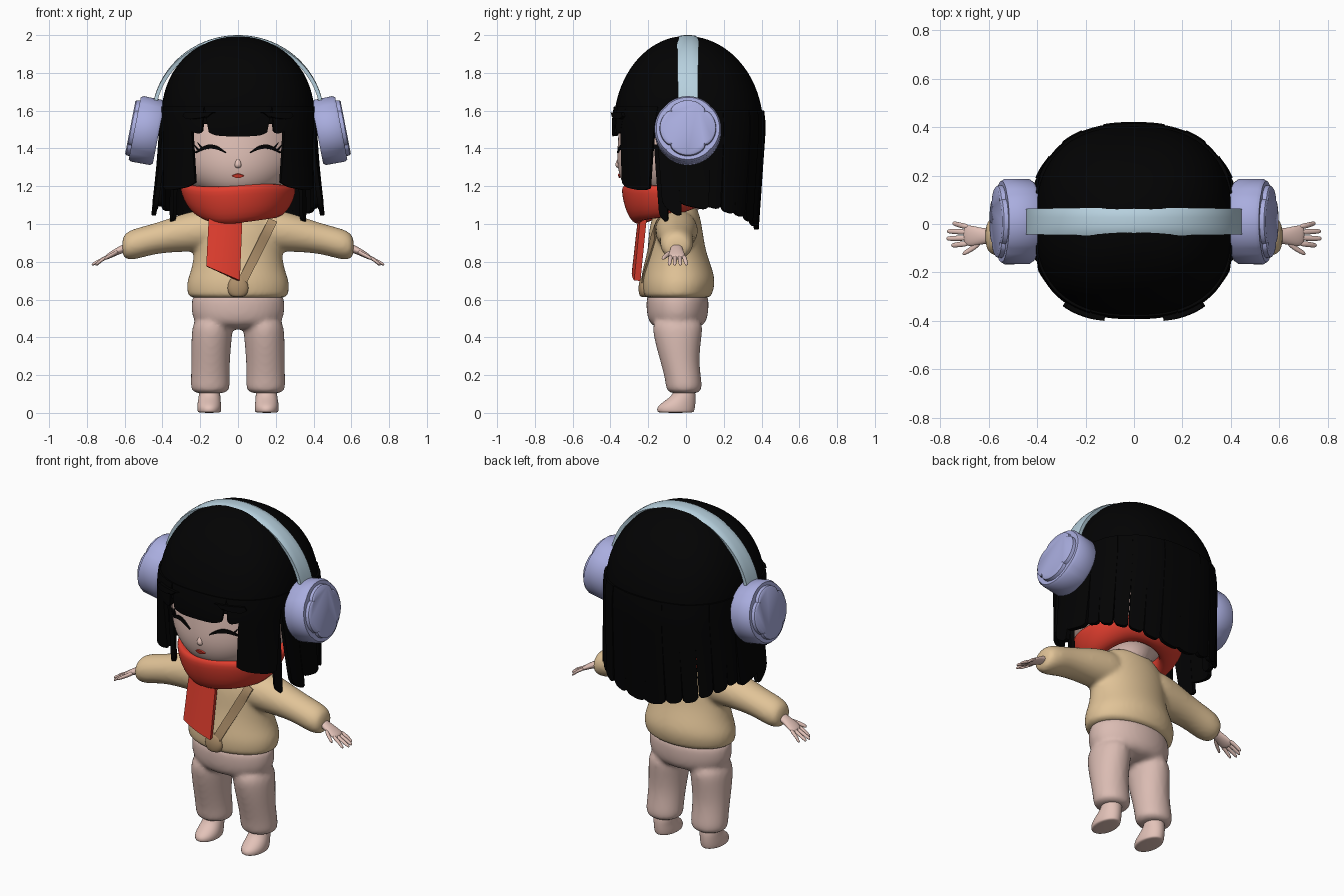
import bpy, bmesh, random
from math import sin, cos, pi, radians
from mathutils import Matrix, Vector

random.seed(4)
cube = bpy.data.objects.get("Cube")
if cube:
    bpy.data.objects.remove(cube)


def material(name, *srgb):
    m = bpy.data.materials.new(name)
    col = [(c / 255) ** 2.2 for c in srgb] + [1]
    m.use_nodes = True
    m.diffuse_color = col
    m.node_tree.nodes["Principled BSDF"].inputs["Base Color"].default_value = col
    return m


BLACK = material("hair black", 10, 10, 11)
SKIN = material("skin", 226, 193, 183)
PINK = material("trouser pink", 217, 186, 177)
RED = material("scarf red", 224, 64, 50)
CREAM = material("sweater tan", 224, 194, 150)
BROWN = material("strap brown", 172, 142, 106)
LILAC = material("ear cup lilac", 168, 172, 222)
BLUE = material("headband blue", 182, 208, 222)


def finish(name, bm, mat, mods=()):
    """Make an object, apply its modifiers and shade it."""
    bmesh.ops.recalc_face_normals(bm, faces=bm.faces)
    me = bpy.data.meshes.new(name)
    bm.to_mesh(me)
    bm.free()
    me.materials.append(mat)
    ob = bpy.data.objects.new(name, me)
    bpy.context.collection.objects.link(ob)
    for kind, props in mods:
        mod = ob.modifiers.new(kind.title(), kind)
        for key, val in props.items():
            setattr(mod, key, val)
    bpy.ops.object.select_all(action="DESELECT")
    ob.select_set(True)
    bpy.context.view_layer.objects.active = ob
    if mods:
        bpy.ops.object.convert(target="MESH")
    bpy.ops.object.shade_smooth_by_angle(angle=radians(40))
    return ob


def sheet(name, f, nu, nv, mat, thick, wrap=None):
    """Curved plate from a surface function of u and v in 0..1."""
    bm = bmesh.new()
    g = [[bm.verts.new(f(i / nu, j / nv)) for j in range(nv + 1)] for i in range(nu + 1)]
    for i in range(nu):
        for j in range(nv):
            bm.faces.new((g[i][j], g[i + 1][j], g[i + 1][j + 1], g[i][j + 1]))
    bmesh.ops.remove_doubles(bm, verts=bm.verts, dist=1e-5)
    mods = [("SOLIDIFY", dict(thickness=thick, offset=0))]
    if wrap:
        mods.insert(0, ("SHRINKWRAP", dict(target=wrap, wrap_method="PROJECT", use_project_y=True,
                                           use_positive_direction=True, offset=0.005)))
    return finish(name, bm, mat, mods)


def loft(name, tubes, mat, fuse=False, n=16):
    """Tubes of elliptical rings (x, y, z, ra, rb) along axis 'z' or 'x'."""
    bm = bmesh.new()
    for axis, rings in tubes:
        loops = []
        for x, y, z, ra, rb in rings:
            ring = []
            for k in range(n):
                a, b = ra * cos(2 * pi * k / n), rb * sin(2 * pi * k / n)
                off = (a, b, 0) if axis == "z" else (0, a, b)
                ring.append(bm.verts.new(Vector((x, y, z)) + Vector(off)))
            loops.append(ring)
        for p, q in zip(loops, loops[1:]):
            for k in range(n):
                bm.faces.new((p[k], p[(k + 1) % n], q[(k + 1) % n], q[k]))
        bm.faces.new(loops[0])
        bm.faces.new(loops[-1])
    mods = [("SUBSURF", dict(levels=2))]
    if fuse:
        mods += [("REMESH", dict(mode="VOXEL", voxel_size=0.012)),
                 ("SMOOTH", dict(factor=0.5, iterations=8))]
    return finish(name, bm, mat, mods)


def both(axis, rings):
    return [(axis, [(s * r[0],) + r[1:] for r in rings]) for s in (1, -1)]


# Trousers and shoes
legs = [(.13, -.045, .52, .11, .145), (.14, -.045, .40, .11, .13), (.145, -.035, .28, .104, .105),
        (.147, -.015, .18, .105, .098), (.147, -.01, .13, .107, .098), (.147, -.01, .1, .09, .085)]
hips = [(0, -.045, .66, .24, .165), (0, -.045, .58, .255, .17), (0, -.045, .50, .25, .165),
        (0, -.045, .44, .20, .13)]
loft("trousers", both("z", legs) + [("z", hips)], PINK, fuse=True)
loft("shoes", both("z", [(.152, -.055, 0, .058, .093), (.152, -.055, .008, .064, .1),
                         (.152, -.053, .035, .066, .104), (.152, -.025, .07, .06, .078),
                         (.15, -.008, .1, .058, .06), (.15, -.008, .15, .05, .05)]), SKIN)

# Sweater with sleeves
body = [(0, -.045, .605, .262, .175), (0, -.045, .62, .272, .185), (0, -.038, .69, .282, .2),
        (0, -.04, .76, .25, .185), (0, -.05, .86, .235, .155), (0, -.055, .98, .25, .145),
        (0, -.05, 1.07, .2, .12), (0, -.05, 1.12, .12, .09)]
sleeve = [(.08, -.05, .97, .12, .11), (.22, -.05, .965, .115, .115), (.34, -.05, .945, .1, .095),
          (.45, -.05, .92, .09, .082), (.54, -.05, .895, .092, .085), (.59, -.05, .885, .08, .075),
          (.615, -.05, .878, .055, .05)]
sweater = loft("sweater", both("x", sleeve) + [("z", body)], CREAM, fuse=True)

# Hands with fingers and thumb
hand = both("x", [(.56, -.05, .89, .036, .03), (.62, -.05, .865, .034, .024),
                  (.66, -.05, .845, .046, .021), (.69, -.048, .828, .048, .017),
                  (.705, -.045, .82, .035, .012)])
for y0, y1, tip in ((-.08, -.088, .755), (-.057, -.06, .775), (-.034, -.03, .772), (-.012, .002, .75)):
    hand += both("x", [(.68, y0, .832, .013, .012), (.72, (y0 + y1) / 2, .812, .012, .011),
                       (tip - .01, y1, .79, .011, .01), (tip, y1, .784, .006, .006)])
hand += both("x", [(.63, -.07, .855, .018, .014), (.665, -.1, .838, .014, .013),
                   (.7, -.12, .82, .011, .011), (.708, -.123, .816, .006, .006)])
loft("hands", hand, SKIN, n=8)

# Shoulder strap and pouch
sheet("strap", lambda u, v: (.015 + .17 * u + .045 * (v - .5), -.5, .68 + .34 * u - .02 * (v - .5)),
      20, 2, BROWN, .008, sweater)
loft("pouch", [("z", [(0, -.222, .612, .03, .02), (0, -.226, .63, .052, .024),
                      (0, -.228, .67, .06, .026), (0, -.222, .715, .04, .02),
                      (0, -.215, .725, .02, .01)])], BROWN)

# Head
head = loft("head", [("z", [(0, -.05, 1.02, .1, .1), (0, -.06, 1.12, .12, .14), (0, -.06, 1.165, .2, .24),
                            (0, -.05, 1.22, .28, .295), (0, -.045, 1.31, .335, .325),
                            (0, -.04, 1.42, .35, .325), (0, -.03, 1.58, .35, .325),
                            (0, -.02, 1.74, .3, .27), (0, 0, 1.86, .15, .15)])], SKIN, n=24)
loft("nose", [("z", [(0, -.355, 1.295, .012, .01), (0, -.36, 1.31, .022, .018),
                     (0, -.358, 1.33, .016, .014), (0, -.35, 1.355, .008, .008)])], SKIN, n=8)

# Closed eyes, lashes and mouth as thin plates
for s, side in ((1, "left"), (-1, "right")):
    sheet(side + "_eye", lambda u, v: (s * (.065 + .16 * u), -.6, 1.378 + .032 * sin(pi * u)
                                       + (v - .5) * (.006 + .016 * sin(pi * u))), 16, 2, BLACK, .008, head)
    for k in range(3):
        sheet(side + "_lash", lambda u, v: (s * (.185 + .02 * k + .03 * u + .012 * v * (1 - u)), -.6,
                                            1.402 - .009 * k + .03 * u), 4, 2, BLACK, .006, head)
sheet("mouth", lambda u, v: (.064 * (u - .5), -.6, 1.255 + .022 * (v - .5) * sin(pi * u)),
      10, 2, RED, .008, head)


# Hair surface: a rounded dome with nearly straight sides
def hair(deg, z, out=0.0):
    t = min(1, max(0, (z - 1.5) / .485))
    low = max(0, 1.5 - z)
    a = (.4 + .04 * low) * (1 - t ** 2.5) ** .5
    s, c = sin(radians(deg)), cos(radians(deg))
    depth = (.375 - .08 * low) if c > 0 else (.4 - .07 * low)
    b = depth * (1 - t ** 2.05) ** .5
    x, y = abs(s) ** .8 * (1 if s > 0 else -1), abs(c) ** .8 * (-1 if c > 0 else 1)
    return Vector((x * (a + out), y * (b + out), z))


sheet("hair_cap", lambda u, v: hair(360 * u, 1.985 - .455 * v * v), 72, 20, BLACK, .02)


def lock(name, a0, b0, a1, b1, top, za, zb, out=.006, flare=0.0):
    """Hanging strand from angles a0-b0 at the top to a1-b1 at the hem."""
    def f(u, v):
        low = za + (zb - za) * u + .02 * (2 * u - 1) ** 4
        ang = (a0 + (b0 - a0) * u) * (1 - v) + (a1 + (b1 - a1) * u) * v
        return hair(ang, top + (low - top) * v, out + flare * v * v)
    sheet(name, f, 8, 10, BLACK, .024)


lock("fringe_middle", -21, 21, -17, 17, 1.62, 1.465, 1.465)
for s, side in ((1, "left"), (-1, "right")):
    lock(side + "_fringe", s * 21, s * 38, s * 22, s * 33, 1.62, 1.475, 1.49, .008)
    lock(side + "_brow_strand", s * 12, s * 36, s * 15, s * 38, 1.59, 1.565, 1.55, .026)
    lock(side + "_face_lock", s * 33, s * 72, s * 27, s * 63, 1.62, 1.2, 1.17, .008)
    lock(side + "_front_strand", s * 64, s * 75, s * 66, s * 75, 1.42, 1.04, 1.0, -.05, -.01)
    lock(side + "_side_lock", s * 70, s * 90, s * 75, s * 88, 1.62, 1.1, 1.03, .004, .025)
    lock(side + "_ear_lock", s * 86, s * 104, s * 87, s * 103, 1.6, 1.1, 1.07, .006, .02)
    # Back hair as a row of strands dropping towards the middle
    for k in range(6):
        a = 100 + k * 13.4
        hem = 1.1 - .022 * k + random.uniform(-.008, .008)
        lock(side + "_back_strand", s * a, s * (a + 14), s * (a + .5), s * (a + 13.2), 1.6,
             hem, hem - .022, .006 + .004 * (k % 2))

# Scarf ring, lower in front than behind
profile = [(.55, 1.03), (.55, 1.14), (.8, 1.195), (.93, 1.21), (1, 1.195), (1.0, 1.16), (.95, 1.09),
           (.86, 1.03), (.75, .995), (.62, .995), (.55, 1.03)]


def scarf(u, v):
    r, z = profile[round(v * 10)]
    a = 2 * pi * u
    x, y = .305 * r * sin(a), -.05 - .29 * r * cos(a)
    k = .5 * min(1, max(0, (y + .28) / .4))
    return Vector((x, y, 1.21 - (1.21 - z) * (1 - k) + .008 * sin(3 * a)))


bm = bmesh.new()
rows = [[bm.verts.new(scarf(i / 48, j / 10)) for j in range(10)] for i in range(48)]
for i in range(48):
    for j in range(10):
        p, q, k = rows[i], rows[(i + 1) % 48], (j + 1) % 10
        bm.faces.new((p[j], q[j], q[k], p[k]))
finish("scarf", bm, RED, [("SUBSURF", dict(levels=1))])
sheet("scarf_tail", lambda u, v: (-.15 + .17 * u - .015 * v, -.235 - .035 * v + .012 * (2 * u - 1) ** 2,
                                  1.05 - v * (.275 + .075 * u)), 8, 10, RED, .035)

# Headband
sheet("headband", lambda u, v: (.447 * cos(pi * (.05 + .9 * u)), .01 + .105 * (v - .5),
                                1.56 + (.43 - .012 * (2 * v - 1) ** 4) * sin(pi * (.05 + .9 * u))),
      48, 6, BLUE, .02)

# Ear cups: scalloped drum with a four-lobed cover
cup = [(-.07, .14, .0), (-.07, .165, .0), (-.055, .174, .008), (.045, .174, .015), (.06, .165, .015),
       (.06, .14, .07), (.078, .138, .07), (.084, .13, .07)]
for s, side in ((1, "left"), (-1, "right")):
    bm = bmesh.new()
    rows = []
    for h, r, amp in cup:
        ring = []
        for k in range(64):
            a = 2 * pi * k / 64
            rad = r * (1 + amp * (2 * abs(cos(2 * a)) ** .5 - 1))
            ring.append(bm.verts.new((h, rad * cos(a), rad * sin(a))))
        rows.append(ring)
    for p, q in zip(rows, rows[1:]):
        for k in range(64):
            bm.faces.new((p[k], p[(k + 1) % 64], q[(k + 1) % 64], q[k]))
    bm.faces.new(rows[0])
    bm.faces.new(rows[-1])
    tilt = Matrix.Translation((.488, .01, 1.495)) @ Matrix.Rotation(radians(-11), 4, "Y")
    bm.transform(Matrix.Diagonal((s, 1, 1, 1)) @ tilt)
    finish(side + "_ear_cup", bm, LILAC)
